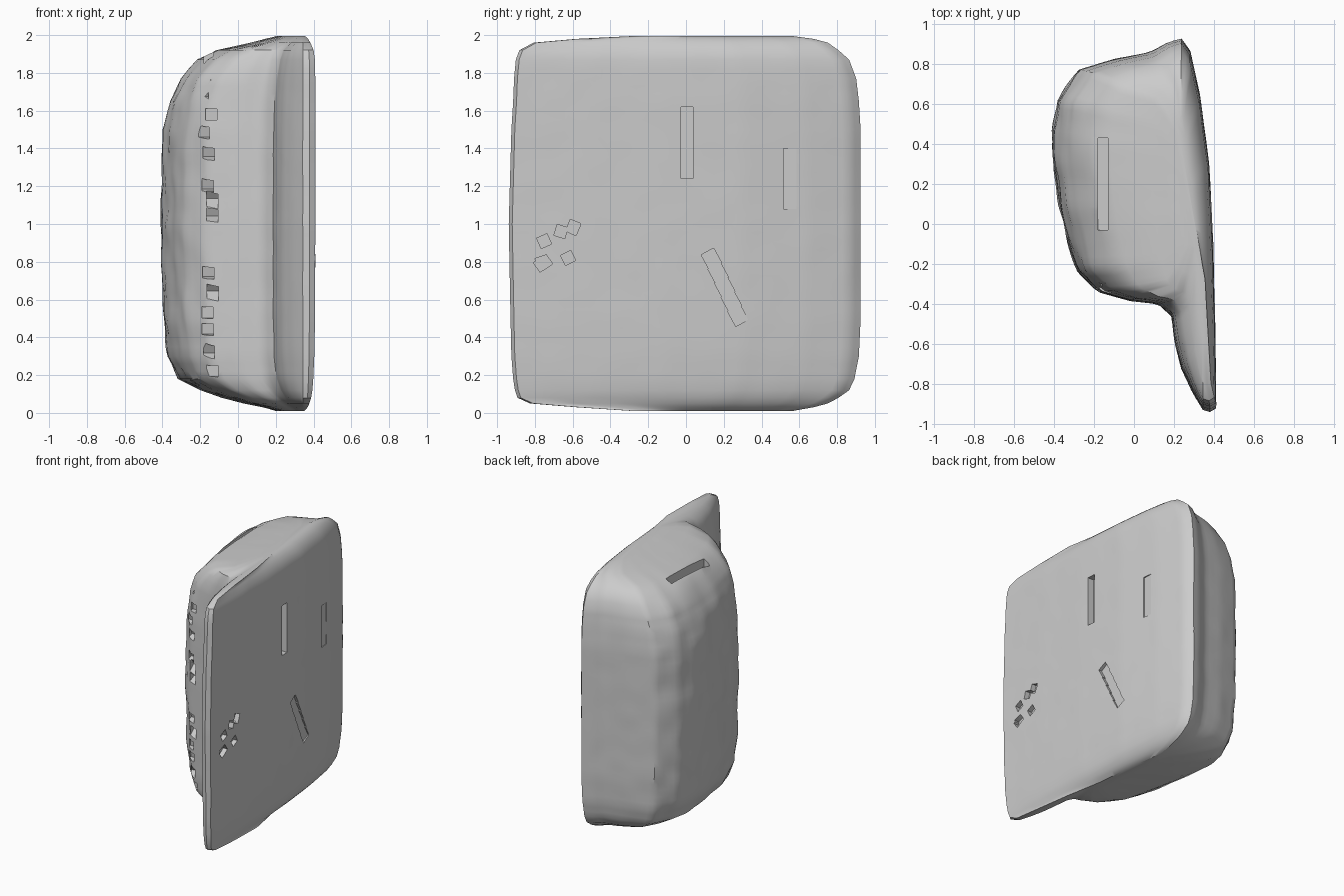
import bpy, bmesh, math, random
from mathutils import Vector, noise

if "Cube" in bpy.data.objects:
    bpy.data.objects.remove(bpy.data.objects["Cube"])

random.seed(4)
grey = bpy.data.materials.new("plain grey")
grey.diffuse_color = (0.6, 0.6, 0.6, 1)
grey.use_nodes = True
grey.node_tree.nodes["Principled BSDF"].inputs["Base Color"].default_value = grey.diffuse_color

# Plan outline of the body: thin flange at the front, deep bulge behind
PLAN = [(.41, -.92), (.385, -.94), (.345, -.93), (.29, -.84), (.235, -.72), (.205, -.6),
        (.185, -.46), (.12, -.4), (-.02, -.385), (-.18, -.34), (-.29, -.23),
        (-.335, -.08), (-.375, .1), (-.405, .3), (-.41, .46), (-.38, .63),
        (-.28, .78), (-.1, .835), (.08, .87), (.17, .92), (.235, .94),
        (.28, .88), (.33, .65), (.375, .3), (.395, -.1), (.405, -.5)]
# Height, then how far the left, right, front and back reach at that height
LAYERS = [(.01, .08, .1, .3, .6), (.03, .2, .35, .62, .72), (.05, .35, .5, .88, .8),
          (.08, .52, .65, .95, .86), (.12, .7, .75, .965, .92), (.18, .86, .82, .975, .95),
          (.3, .95, .9, .985, .975), (.5, .98, .96, .99, .985), (1.0, 1, 1, 1, .985),
          (1.5, .98, 1, .985, .985), (1.65, .93, 1, .975, .975), (1.77, .85, .98, .97, .96),
          (1.87, .71, .95, .96, .92), (1.92, .57, .85, .94, .86), (1.96, .28, .6, .86, .8),
          (1.98, .17, .4, .62, .72), (1.995, .08, .15, .3, .6)]


def outline(n):
    """Resample the plan evenly along its length."""
    pts = [Vector(p) for p in PLAN]
    segs = list(zip(pts, pts[1:] + pts[:1]))
    step, out, run = sum((b - a).length for a, b in segs) / n, [], 0
    for a, b in segs:
        length = (b - a).length
        while len(out) < n and len(out) * step < run + length:
            out.append(a.lerp(b, (len(out) * step - run) / length))
        run += length
    return out


def build(name, bm):
    bmesh.ops.recalc_face_normals(bm, faces=bm.faces)
    mesh = bpy.data.meshes.new(name)
    bm.to_mesh(mesh)
    bm.free()
    mesh.materials.append(grey)
    ob = bpy.data.objects.new(name, mesh)
    bpy.context.collection.objects.link(ob)
    return ob


# Body: outline lofted through the layers, with a slightly lumpy surface
plan = outline(120)
levels = []
for a, b in zip(LAYERS, LAYERS[1:]):
    n = max(1, round((b[0] - a[0]) / .045))
    levels += [[p + (q - p) * i / n for p, q in zip(a, b)] for i in range(n)]
levels.append(LAYERS[-1])
bm = bmesh.new()
rings = []
for z, left, right, front, back in levels:
    ring = []
    for x, y in plan:
        c = .29 - .06 * y
        k = left if x < c else right
        co = Vector((c + (x - c) * k, y * (front if y < 0 else back), z))
        lump = noise.noise(co * 7) * .012 * min(1, max(.15, (.3 - x) * 3))
        co.x += lump
        ring.append(bm.verts.new(co))
    rings.append(ring)
for lo, hi in zip(rings, rings[1:]):
    for i in range(len(lo)):
        j = (i + 1) % len(lo)
        bm.faces.new((lo[i], lo[j], hi[j], hi[i]))
bm.faces.new(rings[0])
bm.faces.new(rings[-1])
body = build("body", bm)


def cut(name, boxes):
    """Cut a set of (centre, size, tilt about x) boxes out of the body."""
    for centre, size, tilt in boxes:
        bm = bmesh.new()
        bmesh.ops.create_cube(bm, size=1)
        ob = build(name, bm)
        ob.location, ob.scale, ob.rotation_euler = centre, size, (tilt, 0, 0)
        ob.hide_render = True
        ob.hide_set(True)
        mod = body.modifiers.new(name, 'BOOLEAN')
        mod.operation, mod.solver, mod.object = 'DIFFERENCE', 'EXACT', ob
        cutters.append(ob)


cutters = []
# Slots in the flat side and the long groove on top
cut("side_slot", [((.39, .005, 1.43), (.09, .065, .38), 0),
                  ((.37, .55, 1.24), (.07, .07, .32), 0)])
cut("top_groove", [((-.155, .2, 1.89), (.05, .46, .12), 0)])
# Worn pits in the flat side
cut("oval_pit", [((.4, .17 + .035 * i, .74 - .075 * i), (.08, .075, .09), .5)
                 for i in range(-1, 4)])
cut("rough_pit", [((.405, -.68 + random.uniform(-.12, .1), .9 + random.uniform(-.13, .13)),
                   (.07, .06, .06), random.uniform(0, 1.5)) for i in range(8)])
# Column of small notches down the front of the bulge
cut("front_notch", [((-.16 + random.uniform(-.03, .03), -.345, z), (.06, .09, .06),
                     random.uniform(0, .8))
                    for z in (.22, .32, .44, .53, .64, .74, 1.05, 1.13, 1.2, 1.37, 1.48, 1.58, 1.68, 1.77)])

# Bake the cuts and drop the cutters
bpy.context.view_layer.update()
baked = bpy.data.meshes.new_from_object(body.evaluated_get(bpy.context.evaluated_depsgraph_get()))
body.modifiers.clear()
body.data = baked
for ob in cutters:
    bpy.data.objects.remove(ob)
bpy.context.view_layer.objects.active = body
body.select_set(True)
bpy.ops.object.shade_smooth_by_angle(angle=math.radians(35))
